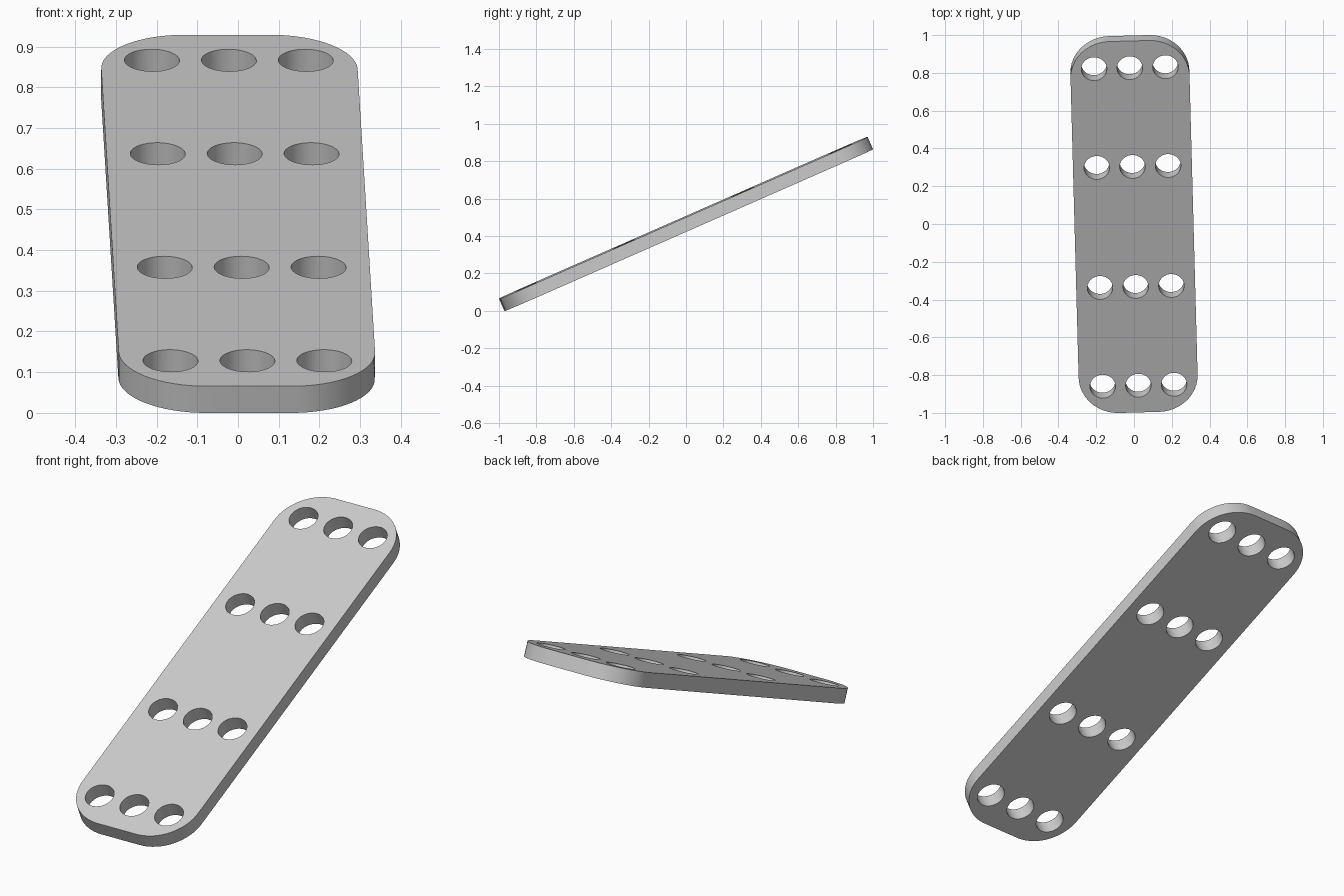
import bpy, bmesh
from math import cos, sin, pi, radians
from mathutils import Matrix

if "Cube" in bpy.data.objects:
    bpy.data.objects.remove(bpy.data.objects["Cube"])

LENGTH, WIDTH, THICK, CORNER = 2.148, 0.63, 0.0715, 0.21
HOLE_R, HOLE_STEP = 0.0675, 0.189
HOLE_ROWS = (0.347, 0.918)


def arc(cx, cy, r, start, end, steps):
    return [(cx + r * cos(start + (end - start) * i / steps),
             cy + r * sin(start + (end - start) * i / steps))
            for i in range(steps + 1)]


def add_loop(curve, points):
    spline = curve.splines.new('POLY')
    spline.points.add(len(points) - 1)
    for p, (x, y) in zip(spline.points, points):
        p.co = (x, y, 0, 1)
    spline.use_cyclic_u = True


# Plate outline with rounded corners
curve = bpy.data.curves.new("plate_profile", 'CURVE')
curve.dimensions = '2D'
curve.fill_mode = 'BOTH'
curve.extrude = THICK / 2
outline = []
for k, (sx, sy) in enumerate(((1, 1), (-1, 1), (-1, -1), (1, -1))):
    outline += arc(sx * (WIDTH / 2 - CORNER), sy * (LENGTH / 2 - CORNER),
                   CORNER, k * pi / 2, (k + 1) * pi / 2, 16)
add_loop(curve, outline)

# Four rows of three round through holes
for row in HOLE_ROWS:
    for side in (-1, 1):
        for col in (-1, 0, 1):
            add_loop(curve, arc(col * HOLE_STEP, side * row, HOLE_R, 0, 2 * pi, 48)[:-1])

# Turn the profile into one welded mesh
plate = bpy.data.objects.new("perforated_plate", curve)
bpy.context.collection.objects.link(plate)
bpy.ops.object.select_all(action='DESELECT')
plate.select_set(True)
bpy.context.view_layer.objects.active = plate
bpy.ops.object.convert(target='MESH')
plate = bpy.context.object

# Tilt the plate up towards the back, with a slight turn
tilt = Matrix.Rotation(radians(1.55), 4, 'Z') @ Matrix.Rotation(radians(23.7), 4, 'X')
bm = bmesh.new()
bm.from_mesh(plate.data)
bmesh.ops.remove_doubles(bm, verts=bm.verts, dist=0.0001)
bmesh.ops.recalc_face_normals(bm, faces=bm.faces)
bm.transform(tilt)
low = min(v.co.z for v in bm.verts)
bm.transform(Matrix.Translation((0, 0, -low)))
bm.to_mesh(plate.data)
bm.free()

# Plain grey finish
grey = bpy.data.materials.new("plain_grey")
grey.use_nodes = True
color = (0.6, 0.6, 0.6, 1)
grey.diffuse_color = color
grey.node_tree.nodes["Principled BSDF"].inputs["Base Color"].default_value = color
plate.data.materials.clear()
plate.data.materials.append(grey)
bpy.ops.object.shade_smooth_by_angle(angle=radians(30))
